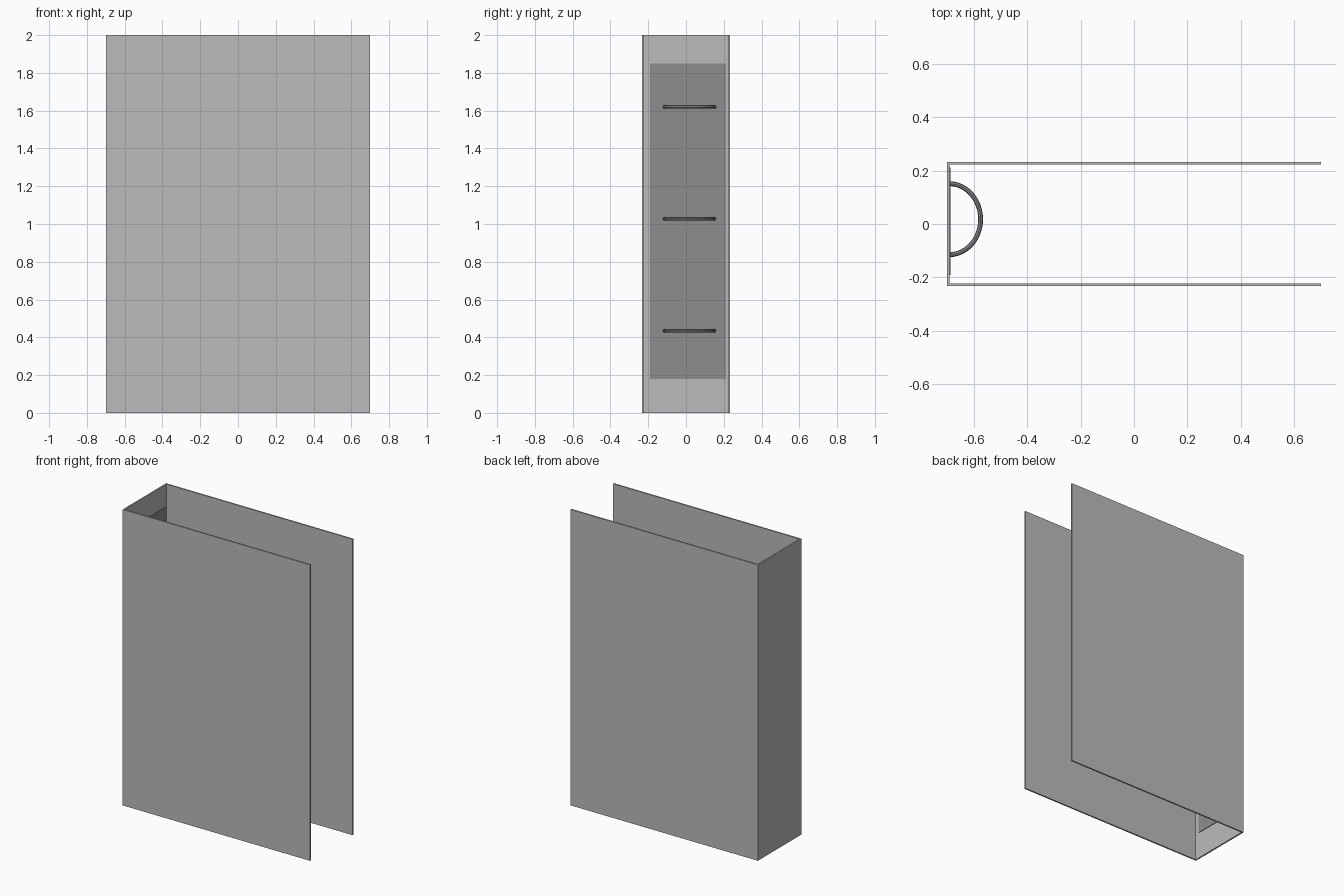
import bpy
import math
from mathutils import Vector

if "Cube" in bpy.data.objects:
    bpy.data.objects.remove(bpy.data.objects["Cube"], do_unlink=True)


def material(name, value):
    mat = bpy.data.materials.new(name)
    mat.use_nodes = True
    colour = (value, value, value, 1)
    mat.diffuse_color = colour
    mat.node_tree.nodes["Principled BSDF"].inputs["Base Color"].default_value = colour
    return mat


board_grey = material("board grey", 0.5)
metal_grey = material("dark metal grey", 0.27)


def box(name, low, high, mat):
    low, high = Vector(low), Vector(high)
    bpy.ops.mesh.primitive_cube_add(size=1, location=(low + high) / 2)
    obj = bpy.context.object
    obj.name = name
    obj.scale = high - low
    bpy.ops.object.transform_apply(location=False, rotation=False, scale=True)
    obj.data.materials.append(mat)
    return obj


# Covers and spine
LENGTH, DEPTH, BOARD = 0.70, 0.232, 0.01
box("front_cover", (-LENGTH, -DEPTH, 0), (LENGTH, -DEPTH + BOARD, 2), board_grey)
box("back_cover", (-LENGTH, DEPTH - BOARD, 0), (LENGTH, DEPTH, 2), board_grey)
box("spine", (-LENGTH, -DEPTH + BOARD, 0),
    (-LENGTH + BOARD, DEPTH - BOARD, 2), board_grey)

# Metal plate inside the spine
box("ring_plate", (-LENGTH + BOARD, -0.19, 0.18), (-0.686, 0.212, 1.85), metal_grey)


# Half rings standing on the plate
def half_ring(name, z):
    curve = bpy.data.curves.new(name, "CURVE")
    curve.dimensions = "3D"
    curve.bevel_depth = 0.009
    curve.bevel_resolution = 2
    curve.use_fill_caps = True
    steps = 24
    path = curve.splines.new("POLY")
    path.points.add(steps)
    for i, point in enumerate(path.points):
        a = math.pi * (i / steps - 0.5)
        point.co = (-0.692 + 0.118 * math.cos(a), 0.018 + 0.133 * math.sin(a), z, 1)
    curve.materials.append(metal_grey)
    obj = bpy.data.objects.new(name, curve)
    bpy.context.collection.objects.link(obj)
    bpy.ops.object.select_all(action="DESELECT")
    obj.select_set(True)
    bpy.context.view_layer.objects.active = obj
    bpy.ops.object.convert(target="MESH")
    bpy.ops.object.shade_smooth_by_angle(angle=math.radians(40))


for label, z in (("lower", 0.435), ("middle", 1.028), ("upper", 1.62)):
    half_ring(label + "_ring", z)
